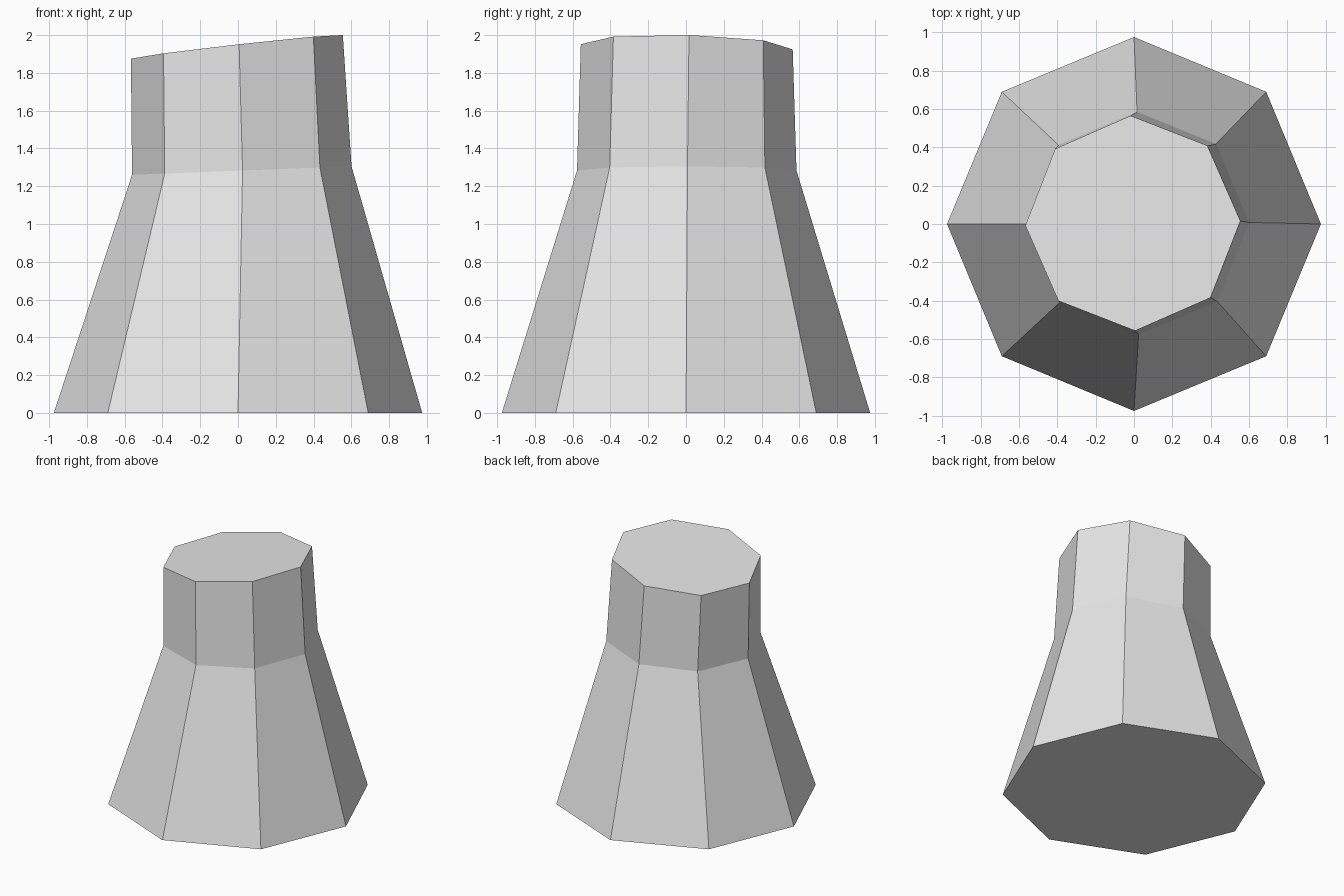
import bpy, bmesh
from math import sin, cos, radians, tau

cube = bpy.data.objects.get("Cube")
if cube:
    bpy.data.objects.remove(cube, do_unlink=True)

SIDES = 8

# Single plain grey
grey = bpy.data.materials.new("light_grey")
grey.use_nodes = True
colour = (0.8, 0.8, 0.8, 1.0)
grey.diffuse_color = colour
grey.node_tree.nodes["Principled BSDF"].inputs["Base Color"].default_value = colour


def ring(bm, centre, radius, twist=0.0, slope=(0.0, 0.0)):
    """Octagonal ring, twisted about z and tilted by a slope along x and y."""
    cx, cy, cz = centre
    verts = []
    for i in range(SIDES):
        a = tau * i / SIDES + radians(twist)
        dx, dy = radius * cos(a), radius * sin(a)
        verts.append(bm.verts.new((cx + dx, cy + dy, cz + slope[0] * dx + slope[1] * dy)))
    return verts


bm = bmesh.new()
# Wide foot, tilted shoulder, slanted top of the neck
rings = [
    ring(bm, (0, 0, 0), 0.975),
    ring(bm, (0.02, 0.004, 1.283), 0.581, 0.4, (0.039, 0.0)),
    ring(bm, (-0.006, 0.004, 1.938), 0.561, 1.2, (0.112, -0.022)),
]

# Side walls
for low, high in zip(rings, rings[1:]):
    for i in range(SIDES):
        j = (i + 1) % SIDES
        bm.faces.new((low[i], low[j], high[j], high[i]))

# Flat underside and top
bm.faces.new(rings[0][::-1])
bm.faces.new(rings[-1])
bm.normal_update()

mesh = bpy.data.meshes.new("flared_post")
bm.to_mesh(mesh)
bm.free()
mesh.materials.append(grey)
post = bpy.data.objects.new("flared_post", mesh)
bpy.context.collection.objects.link(post)
